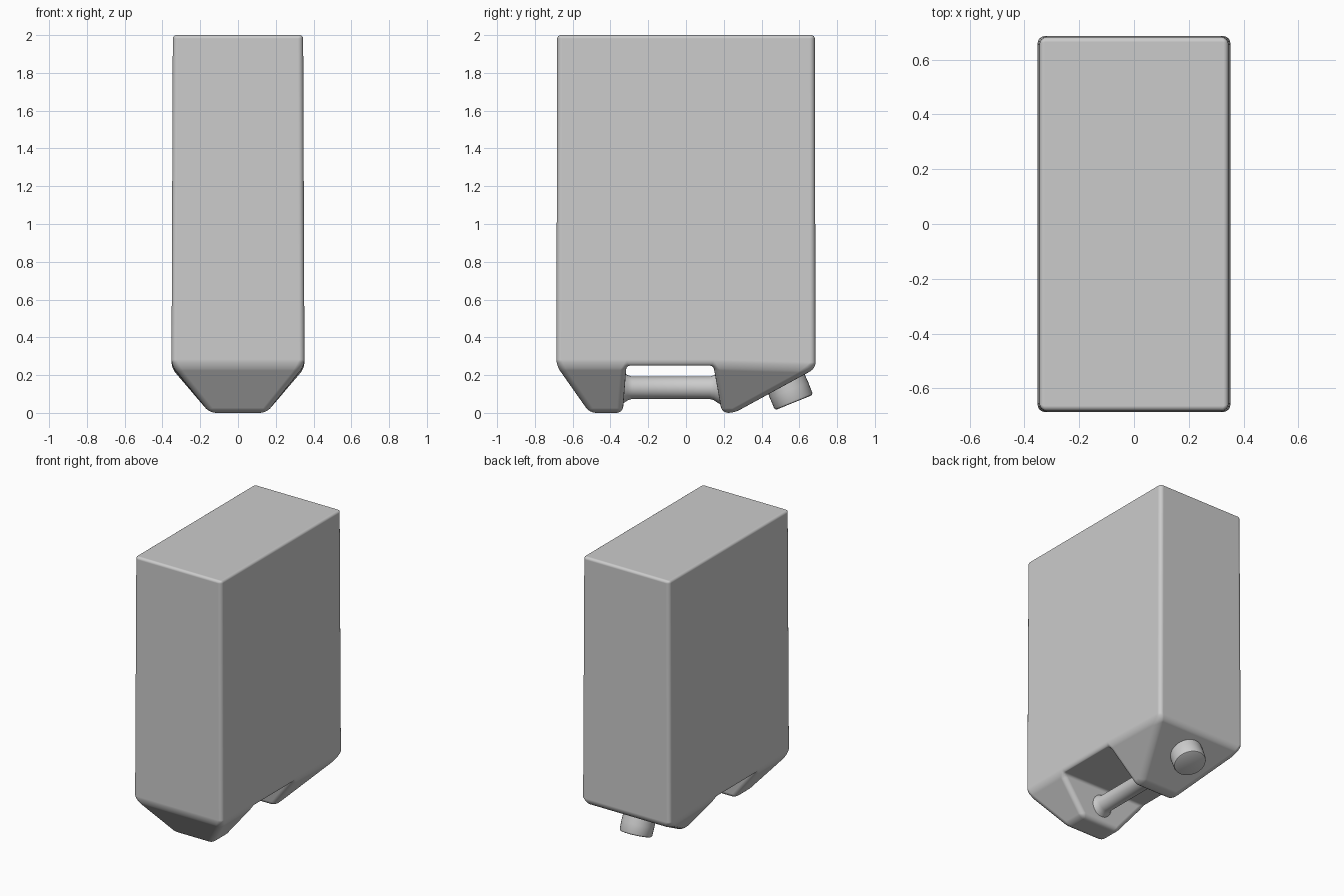
import bpy, bmesh, math
from mathutils import Matrix, Vector

if "Cube" in bpy.data.objects:
    bpy.data.objects.remove(bpy.data.objects["Cube"])


def finish(name, bm, angle=40):
    bmesh.ops.recalc_face_normals(bm, faces=bm.faces)
    me = bpy.data.meshes.new(name)
    bm.to_mesh(me)
    bm.free()
    ob = bpy.data.objects.new(name, me)
    bpy.context.collection.objects.link(ob)
    bpy.ops.object.select_all(action='DESELECT')
    ob.select_set(True)
    bpy.context.view_layer.objects.active = ob
    bpy.ops.object.shade_smooth_by_angle(angle=math.radians(angle))
    return ob


def lathe(name, profile, matrix, segs=32):
    """Revolve (radius, height) pairs around local z, then place."""
    bm = bmesh.new()
    rings = [[bm.verts.new((r * math.cos(2 * math.pi * i / segs),
                            r * math.sin(2 * math.pi * i / segs), h))
              for i in range(segs)] for r, h in profile]
    for a, b in zip(rings, rings[1:]):
        for i in range(segs):
            j = (i + 1) % segs
            bm.faces.new((a[i], a[j], b[j], b[i]))
    bm.faces.new(rings[0])
    bm.faces.new(rings[-1])
    bm.transform(matrix)
    return finish(name, bm)


# Can body: side outline (half width x, y, z) with two feet around a grip notch
outline = [(.345, -.682, 2), (.352, -.686, .25),
           (.150, -.510, 0), (.150, -.335, 0),
           (.352, -.315, .25), (.352, .145, .25),
           (.150, .190, 0), (.150, .255, 0),
           (.352, .686, .235), (.345, .682, 2)]
bm = bmesh.new()
L = [bm.verts.new((-x, y, z)) for x, y, z in outline]
R = [bm.verts.new((x, y, z)) for x, y, z in outline]
n = len(outline)
for i in range(n):
    j = (i + 1) % n
    bm.faces.new((L[i], L[j], R[j], R[i]))
for s in (L, R):
    bm.faces.new([s[i] for i in (0, 1, 4, 5, 8, 9)])
    bm.faces.new(s[1:5])
    bm.faces.new(s[5:9])

# Softer rounding on the feet, tighter at the top and in the notch
weight = bm.edges.layers.float.new('bevel_weight_edge')
for e in bm.edges:
    zs = [v.co.z for v in e.verts]
    ys = [v.co.y for v in e.verts]
    if min(zs) > 1.9:
        w = .4
    elif max(zs) > 1.9:
        w = .6
    elif min(zs) > .2 and min(ys) > -.4 and max(ys) < .4:
        w = .4
    else:
        w = .7
    e[weight] = w
body = finish('can_body', bm, 180)
bev = body.modifiers.new('rounding', 'BEVEL')
bev.limit_method = 'WEIGHT'
bev.width = .05
bev.segments = 4
bev.harden_normals = True

# Grip bar across the notch, flared at both ends
half = [(.105, -.29), (.078, -.245), (.066, -.228), (.059, -.205)]
profile = half + [(r, -h) for r, h in reversed(half)]
lathe('grip_bar', profile,
      Matrix.Translation((0, -.08, .133)) @ Matrix.Rotation(math.radians(-90), 4, 'X'))

# Screw cap and its neck, pointing out of the slanted face
axis = Vector((0, .375, -.927))
place = Matrix.Translation((0, .572, .055)) @ axis.to_track_quat('Z', 'Y').to_matrix().to_4x4()
lathe('screw_cap', [(.098, -.13), (.108, -.122), (.110, -.07), (.109, -.012),
                    (.105, -.003), (.098, 0)], place)
lathe('cap_neck', [(.095, -.24), (.095, -.11)], place)
